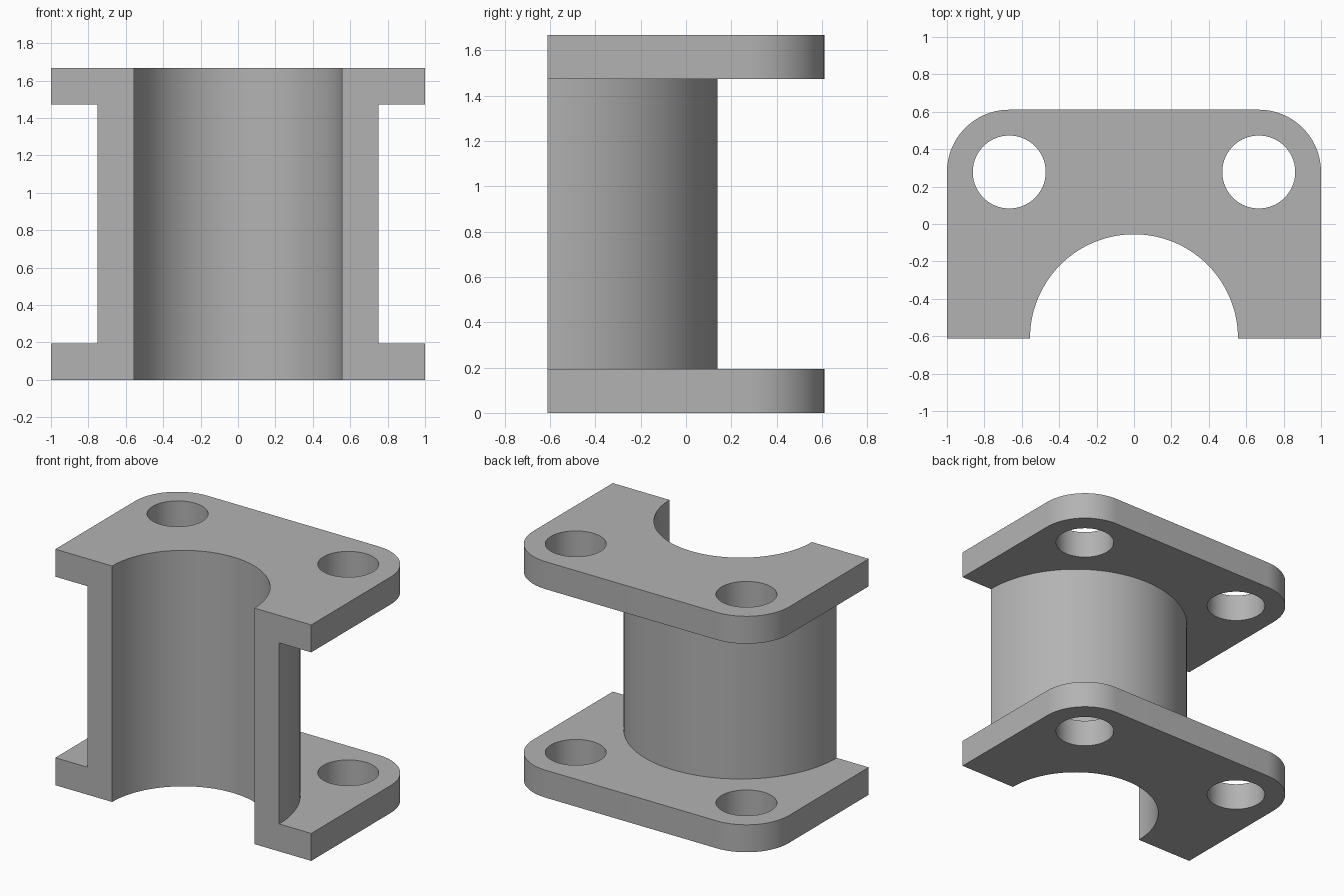
import bpy, bmesh
from math import sin, cos, pi, radians

if "Cube" in bpy.data.objects:
    bpy.data.objects.remove(bpy.data.objects["Cube"], do_unlink=True)

FRONT, BACK = -0.611, 0.611      # depth limits
HEIGHT, PLATE = 1.667, 0.194     # total height, flange thickness
CORNER, HOLE = 0.333, 0.195      # flange corner and bolt hole radii
BORE, BARREL = 0.556, 0.75       # half-bearing radii, centred on the front face
BOLT_X, BOLT_Y = 1 - CORNER, BACK - CORNER

steel = bpy.data.materials.new("plain grey")
steel.use_nodes = True
grey = (0.45, 0.45, 0.45, 1)
steel.diffuse_color = grey
steel.node_tree.nodes["Principled BSDF"].inputs["Base Color"].default_value = grey


def arc(cx, cy, r, start, end, n):
    angles = [radians(start + (end - start) * i / n) for i in range(n + 1)]
    return [(cx + r * cos(a), cy + r * sin(a)) for a in angles]


def circle(cx, cy, r, n=96):
    return arc(cx, cy, r, 0, 360, n)[:-1]


def prism(name, outline, z0, z1):
    """Extrude a closed outline upward."""
    bm = bmesh.new()
    face = bm.faces.new([bm.verts.new((x, y, z0)) for x, y in outline])
    top = bmesh.ops.extrude_face_region(bm, geom=[face])["geom"]
    moved = [v for v in top if isinstance(v, bmesh.types.BMVert)]
    bmesh.ops.translate(bm, verts=moved, vec=(0, 0, z1 - z0))
    bmesh.ops.recalc_face_normals(bm, faces=bm.faces)
    mesh = bpy.data.meshes.new(name)
    bm.to_mesh(mesh)
    bm.free()
    mesh.materials.append(steel)
    obj = bpy.data.objects.new(name, mesh)
    bpy.context.collection.objects.link(obj)
    return obj


def combine(target, other, operation):
    """Apply a boolean and remove the consumed part."""
    mod = target.modifiers.new(operation.title(), "BOOLEAN")
    mod.operation, mod.solver, mod.object = operation, "EXACT", other
    bpy.context.view_layer.objects.active = target
    bpy.ops.object.modifier_apply(modifier=mod.name)
    bpy.data.objects.remove(other, do_unlink=True)


# Barrel, overlapping into both flanges
bracket = prism("half_bearing_bracket", circle(0, FRONT, BARREL, 128),
                PLATE / 2, HEIGHT - PLATE / 2)

# Flanges with rounded rear corners, running past the front for trimming
plate_outline = ([(-1, FRONT - 0.3), (1, FRONT - 0.3)]
                 + arc(BOLT_X, BOLT_Y, CORNER, 0, 90, 24)
                 + arc(-BOLT_X, BOLT_Y, CORNER, 90, 180, 24))
for name, z in (("lower_flange", 0), ("upper_flange", HEIGHT - PLATE)):
    combine(bracket, prism(name, plate_outline, z, z + PLATE), "UNION")

# Bore, bolt holes and flat front
for side in (-1, 1):
    combine(bracket, prism("bolt_hole", circle(side * BOLT_X, BOLT_Y, HOLE),
                           -0.2, HEIGHT + 0.2), "DIFFERENCE")
combine(bracket, prism("bore", circle(0, FRONT, BORE, 128),
                       -0.2, HEIGHT + 0.2), "DIFFERENCE")
front_box = [(-2, -2), (2, -2), (2, FRONT), (-2, FRONT)]
combine(bracket, prism("front_trim", front_box, -0.3, HEIGHT + 0.3), "DIFFERENCE")

# Smooth curved walls, crisp edges
bpy.ops.object.select_all(action="DESELECT")
bracket.select_set(True)
bpy.context.view_layer.objects.active = bracket
bpy.ops.object.shade_smooth_by_angle(angle=radians(30))
